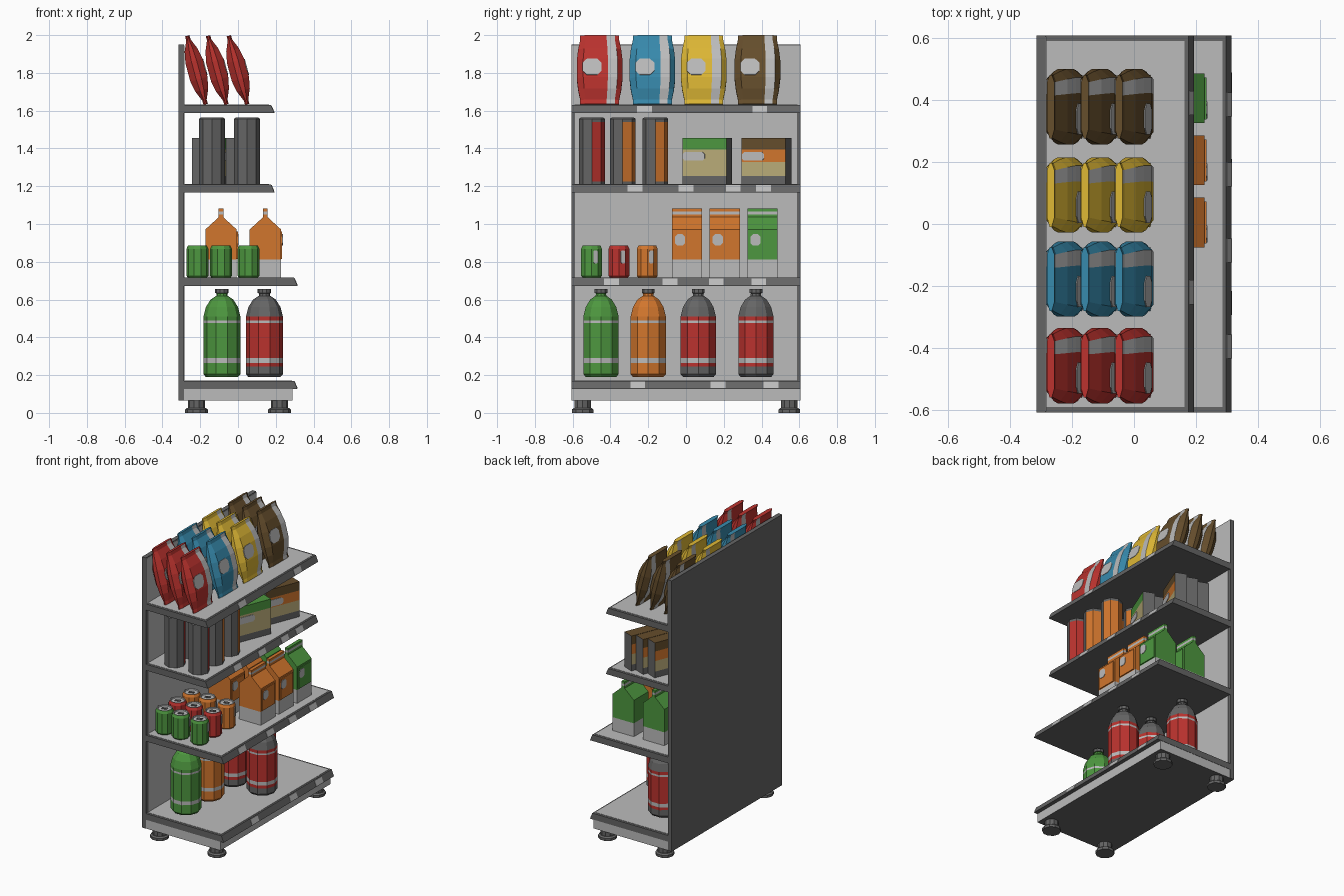
import bpy, bmesh, math
from mathutils import Matrix, Vector

if "Cube" in bpy.data.objects:
    bpy.data.objects.remove(bpy.data.objects["Cube"])

COL = {
    "dark_grey": (0.13, 0.13, 0.13), "light_grey": (0.50, 0.50, 0.50),
    "green": (0.075, 0.31, 0.05), "orange": (0.64, 0.18, 0.026),
    "red": (0.49, 0.032, 0.027), "blue": (0.038, 0.25, 0.41),
    "yellow": (0.72, 0.47, 0.035), "brown": (0.13, 0.075, 0.025),
    "beige": (0.49, 0.41, 0.19),
}
MAT = {}
for n, c in COL.items():
    m = bpy.data.materials.new(n)
    m.diffuse_color = (*c, 1)
    m.use_nodes = True
    m.node_tree.nodes["Principled BSDF"].inputs["Base Color"].default_value = m.diffuse_color
    MAT[n] = m
DK, LT = "dark_grey", "light_grey"


def loft(name, rings, paint, M=Matrix()):
    """Skin closed rings of points; paint is a colour or a rule(centre, normal)."""
    bm = bmesh.new()
    vs = [[bm.verts.new(p) for p in r] for r in rings]
    k = len(vs[0])
    for a, b in zip(vs, vs[1:]):
        for i in range(k):
            j = (i + 1) % k
            bm.faces.new((a[i], a[j], b[j], b[i]))
    bm.faces.new(vs[0][::-1])
    bm.faces.new(vs[-1])
    bmesh.ops.recalc_face_normals(bm, faces=bm.faces)
    me = bpy.data.meshes.new(name)
    used = []
    for f in bm.faces:
        c = paint if isinstance(paint, str) else paint(f.calc_center_median(), f.normal)
        if c not in used:
            used.append(c)
            me.materials.append(MAT[c])
        f.material_index = used.index(c)
    bm.to_mesh(me)
    bm.free()
    ob = bpy.data.objects.new(name, me)
    ob.matrix_basis = M
    bpy.context.collection.objects.link(ob)
    return ob


def rect(hx, hy, z):
    return [(-hx, -hy, z), (hx, -hy, z), (hx, hy, z), (-hx, hy, z)]


def box(name, x, y, z, paint, M=Matrix()):
    """Box from (min, max) ranges."""
    r = lambda h: [(x[0], y[0], h), (x[1], y[0], h), (x[1], y[1], h), (x[0], y[1], h)]
    return loft(name, [r(z[0]), r(z[1])], paint, M)


def lathe(name, prof, n, loc, paint):
    rings = [[(r * math.cos(2 * math.pi * i / n), r * math.sin(2 * math.pi * i / n), z)
              for i in range(n)] for r, z in prof]
    return loft(name, rings, paint, Matrix.Translation(loc))


def label(name, x, y, z, w, h, M):
    """Thin plate with cut corners facing +x."""
    c = 0.25 * min(w, h)
    o = [(-w/2, -h/2 + c), (-w/2 + c, -h/2), (w/2 - c, -h/2), (w/2, -h/2 + c),
         (w/2, h/2 - c), (w/2 - c, h/2), (-w/2 + c, h/2), (-w/2, h/2 - c)]
    loft(name, [[(x + d, y + a, z + b) for a, b in o] for d in (-0.002, 0.003)], LT, M)


# back panel, posts and base
box("back_panel", (-.315, -.285), (-.607, .607), (.065, 1.95), DK)
box("back_panel_face", (-.287, -.282), (-.588, .588), (.16, 1.61), LT)
box("back_panel_top_face", (-.287, -.282), (-.605, .605), (1.61, 1.945), LT)
box("base", (-.285, .288), (-.605, .605), (.065, .128),
    lambda c, n: DK if n.z < -.5 else LT)
for sx in (-.22, .22):
    for sy in (-.547, .547):
        lathe("foot_pad", [(.06, 0), (.06, .018), (.05, .026)], 10, (sx, sy, 0), DK)
        lathe("foot_stem", [(.045, .024), (.045, .066)], 10, (sx, sy, 0), DK)

# shelves with slanted front lip and price tags
for zt, xf, tags in ((.17, .315, (-.255, .17, .45)),
                     (.716, .315, (-.395, -.085, .16, .385)),
                     (1.21, .193, (-.27, 0, .25, .41)),
                     (1.63, .193, (-.22, .39))):
    zb = zt - .043
    prof = [(-.285, zb), (xf, zb), (xf - .018, zt), (-.285, zt)]
    loft("shelf", [[(x, y, z) for x, z in prof] for y in (-.607, .607)], DK)
    box("shelf_top", (-.284, xf - .03), (-.59, .59), (zt - .004, zt + .002), LT)
    for y in tags:
        tag = [(xf - .004, zb + .004), (xf + .001, zb + .004),
               (xf - .014, zt - .004), (xf - .019, zt - .004)]
        loft("price_tag", [[(x, y + d, z) for x, z in tag] for d in (-.039, .039)], LT)

# snack bags, leaning back in rows of three
rows = [(-.188, .103, .012), (-.165, .103, .012), (-.11, .114, .035), (-.05, .121, .047),
        (.05, .121, .047), (.11, .114, .035), (.165, .103, .012), (.188, .103, .012)]
cols = [(-1, .3), (-.72, 1), (.36, 1), (.78, 1), (1, .3)]
bag = [[(t * k, w * y, z) for y, k in cols] + [(-t * k, w * y, z) for y, k in cols[::-1]]
       for z, w, t in rows]
for color, y in (("red", -.457), ("blue", -.178), ("yellow", .094), ("brown", .378)):
    for x in (-.22, -.11, 0):
        M = Matrix.Translation((x, y, 1.815)) @ Matrix.Rotation(math.radians(-15), 4, 'Y')
        loft("snack_bag", bag,
             lambda c, n: LT if .05 < c.y < .085 else color, M)
        label("snack_bag_label", .047, -.04, .005, .1, .088, M)

# tall tubes with a half-wrapped label
for color, y in (("red", -.4975), ("orange", -.335), ("orange", -.1625)):
    for x in (-.1375, .0475):
        lathe("snack_tube", [(.068, 0), (.068, .02), (.068, .335), (.068, .352), (.06, .358)],
              8, (x, y, 1.205),
              lambda c, n: color if .02 < c.z < .335 and c.y > .01 else DK)

# cereal boxes, turned slightly
def box_paint(top, mid):
    def rule(c, n):
        if abs(n.y) > .5 or c.z < .05:
            return DK
        return top if c.z > .19 else mid if c.z > .125 else "beige"
    return rule

for y, top, mid in ((.112, "green", "beige"), (.426, "brown", "orange")):
    for x in (.02, -.07, -.16):
        M = Matrix.Translation((x, y, 1.203)) @ Matrix.Rotation(math.radians(-22), 4, 'Z')
        loft("cereal_box", [rect(.04, .126, z) for z in (0, .052, .125, .192, .252)],
             box_paint(top, mid), M)
        label("cereal_box_label", .04, -.06, .155, .125, .046, M)

# drink cans
for color, y in (("green", -.5), ("red", -.355), ("orange", -.205)):
    for x in (-.215, -.09, .055):
        lathe("drink_can", [(.05, 0), (.058, .01), (.058, .152), (.05, .169),
                            (.044, .169), (.042, .162)], 10, (x, y, .716),
              lambda c, n: LT if c.z > .161 or c.z < .004 else color)
        M = Matrix.Translation((x, y, .716)) @ Matrix.Rotation(math.radians(18), 4, 'Z')
        label("drink_can_label", .0552, .004, .11, .024, .07, M)
        box("can_tab", (-.018, .018), (-.009, .009), (.162, .167), DK, M)

# gable-top cartons
for color, y in (("orange", .005), ("orange", .205), ("green", .405)):
    for x in (-.09, .145):
        M = Matrix.Translation((x, y, .716))
        loft("carton", [rect(h, .08, z) for h, z in
                        ((.083, 0), (.083, .095), (.083, .255), (.012, .32),
                         (.012, .335), (.012, .35), (.012, .365))],
             lambda c, n: LT if c.z < .09 or .336 < c.z < .349 else color, M)
        box("carton_panel", (.082, .089), (-.068, .068), (.10, .243), color, M)
        label("carton_label", .089, -.037, .2, .055, .06, M)

# bottles
prof = [(.085, 0), (.098, .015), (.098, .055), (.098, .075), (.098, .10), (.098, .287),
        (.098, .30), (.098, .32), (.085, .37), (.06, .41), (.03, .43), (.028, .443),
        (.036, .444), (.036, .465)]

def bottle_paint(body, ends):
    def rule(c, n):
        if c.z > .4435:
            return DK
        if .075 < c.z < .10 or .287 < c.z < .30:
            return LT
        return body if .055 < c.z < .32 else ends
    return rule

for x, y, body, ends in ((-.085, -.45, "green", "green"), (-.085, -.2, "orange", "orange"),
                         (-.085, .065, "red", DK), (.14, .065, "red", DK),
                         (-.085, .37, "red", DK)):
    lathe("bottle", prof, 10, (x, y, .19), bottle_paint(body, ends))
